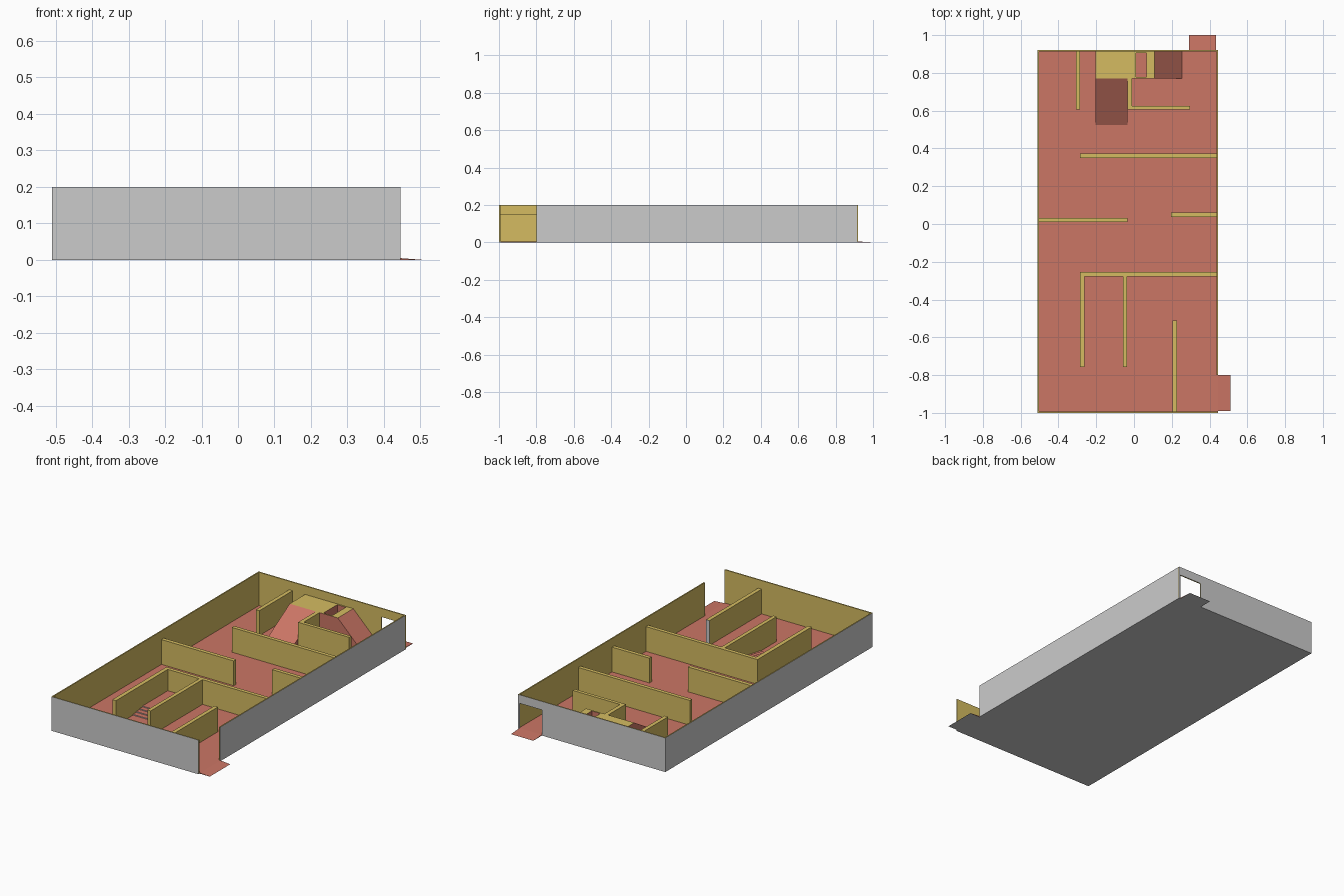
import bpy, bmesh
from mathutils import Vector

if "Cube" in bpy.data.objects:
    bpy.data.objects.remove(bpy.data.objects["Cube"])


def material(name, rgb):
    m = bpy.data.materials.new(name)
    m.diffuse_color = (*rgb, 1)
    m.use_nodes = True
    m.node_tree.nodes["Principled BSDF"].inputs["Base Color"].default_value = m.diffuse_color
    return m


RED = material("floor_red", (0.60, 0.18, 0.13))
YELLOW = material("wall_yellow", (0.66, 0.50, 0.12))
GREY = material("plain_grey", (0.70, 0.70, 0.68))

F = 0.005            # floor top
H, h = 0.20, 0.15    # outer and inner wall heights
X0, X1, Y0, Y1, T = -0.51, 0.445, -1.0, 0.92, 0.007
DIRS = {"+x": (1, 0, 0), "-x": (-1, 0, 0), "+y": (0, 1, 0),
        "-y": (0, -1, 0), "+z": (0, 0, 1), "-z": (0, 0, -1)}


def prism(name, pts, axis, lo, hi, mat, paint=None):
    """Extrude a profile along x or y; paint maps face directions to materials."""
    def place(p, t):
        return (t, p[0], p[1]) if axis == "x" else (p[0], t, p[1])
    bm = bmesh.new()
    a = [bm.verts.new(place(p, lo)) for p in pts]
    b = [bm.verts.new(place(p, hi)) for p in pts]
    bm.faces.new(a)
    bm.faces.new(b[::-1])
    n = len(pts)
    for i in range(n):
        j = (i + 1) % n
        bm.faces.new((a[i], b[i], b[j], a[j]))
    bmesh.ops.recalc_face_normals(bm, faces=bm.faces[:])
    mats = [mat]
    bm.normal_update()
    for side, m in (paint or {}).items():
        if m not in mats:
            mats.append(m)
        for f in bm.faces:
            if f.normal.dot(Vector(DIRS[side])) > 0.9:
                f.material_index = mats.index(m)
    me = bpy.data.meshes.new(name)
    bm.to_mesh(me)
    bm.free()
    for m in mats:
        me.materials.append(m)
    ob = bpy.data.objects.new(name, me)
    bpy.context.collection.objects.link(ob)
    return ob


def box(name, x0, x1, y0, y1, z0, z1, mat, paint=None):
    pts = [(x0, z0), (x1, z0), (x1, z1), (x0, z1)]
    return prism(name, pts, "y", y0, y1, mat, paint)


# Floor slab and the two entrance ramps
box("floor", X0, X1, Y0, Y1, 0, F, GREY, {"+z": RED})
prism("side_entrance_ramp", [(X1, 0), (0.51, 0), (X1, F)], "y", -0.99, -0.80,
      RED, {"-z": GREY})
prism("back_entrance_ramp", [(Y1, 0), (1.0, 0), (Y1, F)], "x", 0.29, 0.435,
      RED, {"-z": GREY})

# Outer walls: yellow inside, grey outside
box("front_wall", X0, X1, Y0, Y0 + T, F, H, YELLOW, {"-y": GREY, "-x": GREY})
box("left_wall", X0, X0 + T, Y0 + T, Y1 - T, F, H, YELLOW, {"-x": GREY})
box("right_wall", X1 - T, X1, -0.80, Y1 - T, F, H, YELLOW, {"+x": GREY})
prism("back_wall_with_doorway",
      [(X0, F), (0.29, F), (0.29, h), (0.436, h), (0.436, F), (X1, F), (X1, H), (X0, H)],
      "y", Y1 - T, Y1, YELLOW, {"+y": GREY, "-x": GREY})

# Inner partition walls (x0, x1, y0, y1)
xi0, xi1, yi0, yi1 = X0 + T, X1 - T, Y0 + T, Y1 - T
partitions = {
    "back_left_partition": (-0.308, -0.285, 0.605, yi1),
    "ramp_side_partition": (-0.034, -0.01, 0.605, 0.77),
    "ramp_front_partition": (-0.01, 0.297, 0.605, 0.625),
    "long_middle_partition": (-0.285, xi1, 0.35, 0.372),
    "left_middle_partition": (xi0, -0.035, 0.01, 0.033),
    "right_middle_partition": (0.195, xi1, 0.038, 0.06),
    "long_front_partition": (-0.285, xi1, -0.277, -0.255),
    "stair_left_partition": (-0.285, -0.261, -0.757, -0.277),
    "stair_right_partition": (-0.058, -0.036, -0.757, -0.277),
    "entrance_partition": (0.205, 0.228, yi0, -0.51),
}
for name, (a, b, c, d) in partitions.items():
    paint = {"+y": GREY} if name == "entrance_partition" else None
    box(name, a, b, c, d, F, h, YELLOW, paint)

# Low steps between the stair partitions, with grey risers
for i, y in enumerate((-0.60, -0.57, -0.54, -0.512)):
    box(f"low_step_{i + 1}", -0.261, -0.058, y, -0.277, F + 0.005 * i,
        F + 0.005 * (i + 1), RED, {"-y": GREY})

# Raised platform with a slot, and the two ramps leading up to it
platform = box("platform", -0.204, 0.108, 0.77, yi1, F, h, RED, {"+z": YELLOW})
cutter = box("platform_slot_cutter", 0.01, 0.066, 0.778, 0.905, -0.1, 0.3, RED)
cutter.hide_render = True
cutter.hide_viewport = True
slot = platform.modifiers.new("slot", "BOOLEAN")
slot.operation = "DIFFERENCE"
slot.solver = "EXACT"
slot.object = cutter
prism("front_platform_ramp", [(0.525, F), (0.77, F), (0.77, h)], "x",
      -0.204, -0.035, RED)
prism("side_platform_ramp", [(0.108, F), (0.255, F), (0.108, h)], "y",
      0.77, yi1, RED)
